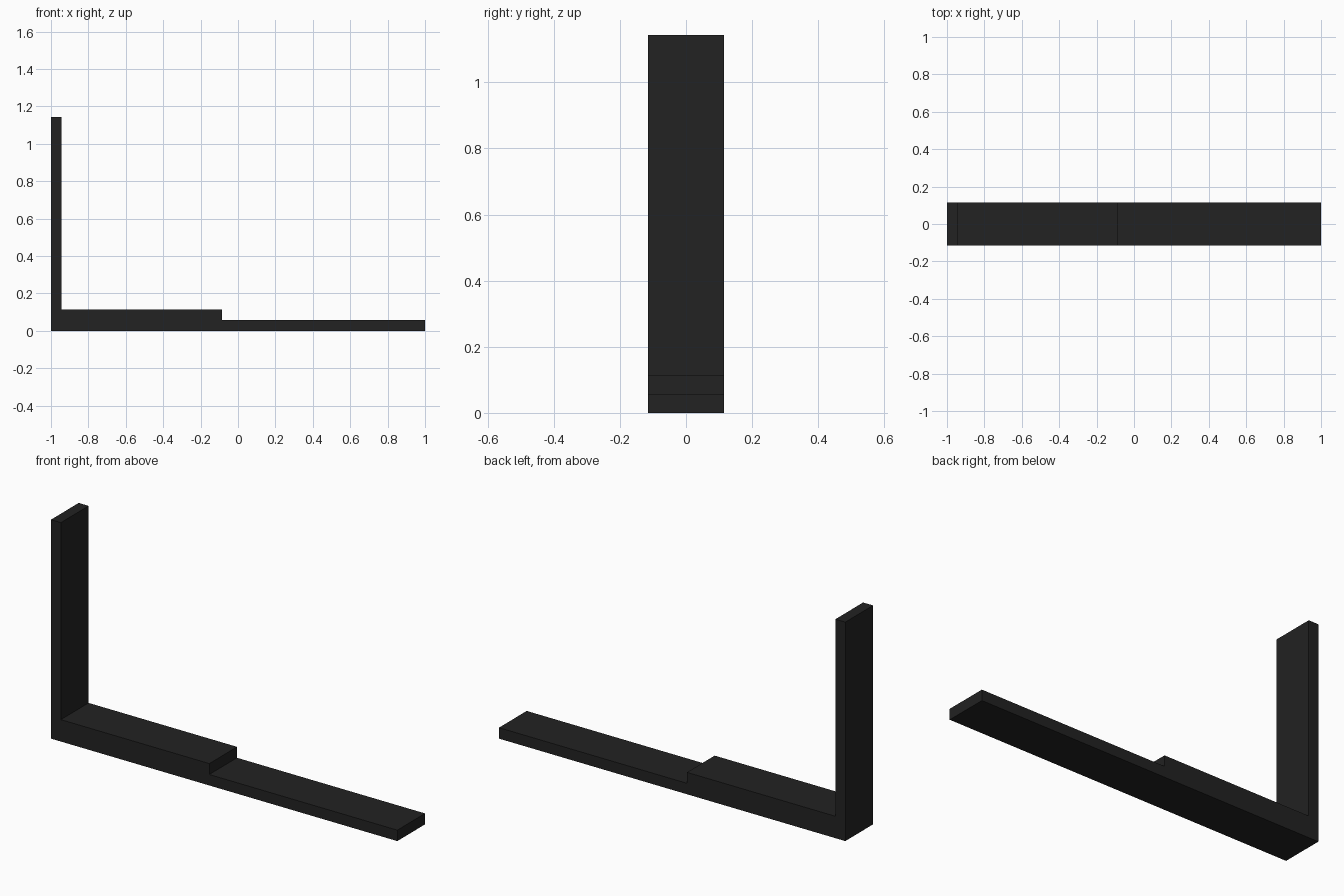
import bpy, bmesh

if "Cube" in bpy.data.objects:
    bpy.data.objects.remove(bpy.data.objects["Cube"])

U = 2 / 35            # module: plate thickness
HALF_WIDTH = 2 * U    # half depth along y

# Near-black material
mat = bpy.data.materials.new("near black")
mat.diffuse_color = (0.016, 0.016, 0.016, 1)
mat.use_nodes = True
mat.node_tree.nodes["Principled BSDF"].inputs["Base Color"].default_value = mat.diffuse_color

# Side profile in modules (x from left end, z): upright, thick base, thin tongue
profile = [(0, 0), (35, 0), (35, 1), (16, 1), (16, 2), (1, 2), (1, 20), (0, 20)]

# Extrude the profile across the width
bm = bmesh.new()
face = bm.faces.new([bm.verts.new((x * U - 1, -HALF_WIDTH, z * U)) for x, z in profile])
ext = bmesh.ops.extrude_face_region(bm, geom=[face])
verts = [g for g in ext["geom"] if isinstance(g, bmesh.types.BMVert)]
bmesh.ops.translate(bm, verts=verts, vec=(0, 2 * HALF_WIDTH, 0))
bmesh.ops.recalc_face_normals(bm, faces=bm.faces)

mesh = bpy.data.meshes.new("stepped_bracket")
bm.to_mesh(mesh)
bm.free()
mesh.materials.append(mat)
bpy.context.collection.objects.link(bpy.data.objects.new("stepped_bracket", mesh))
